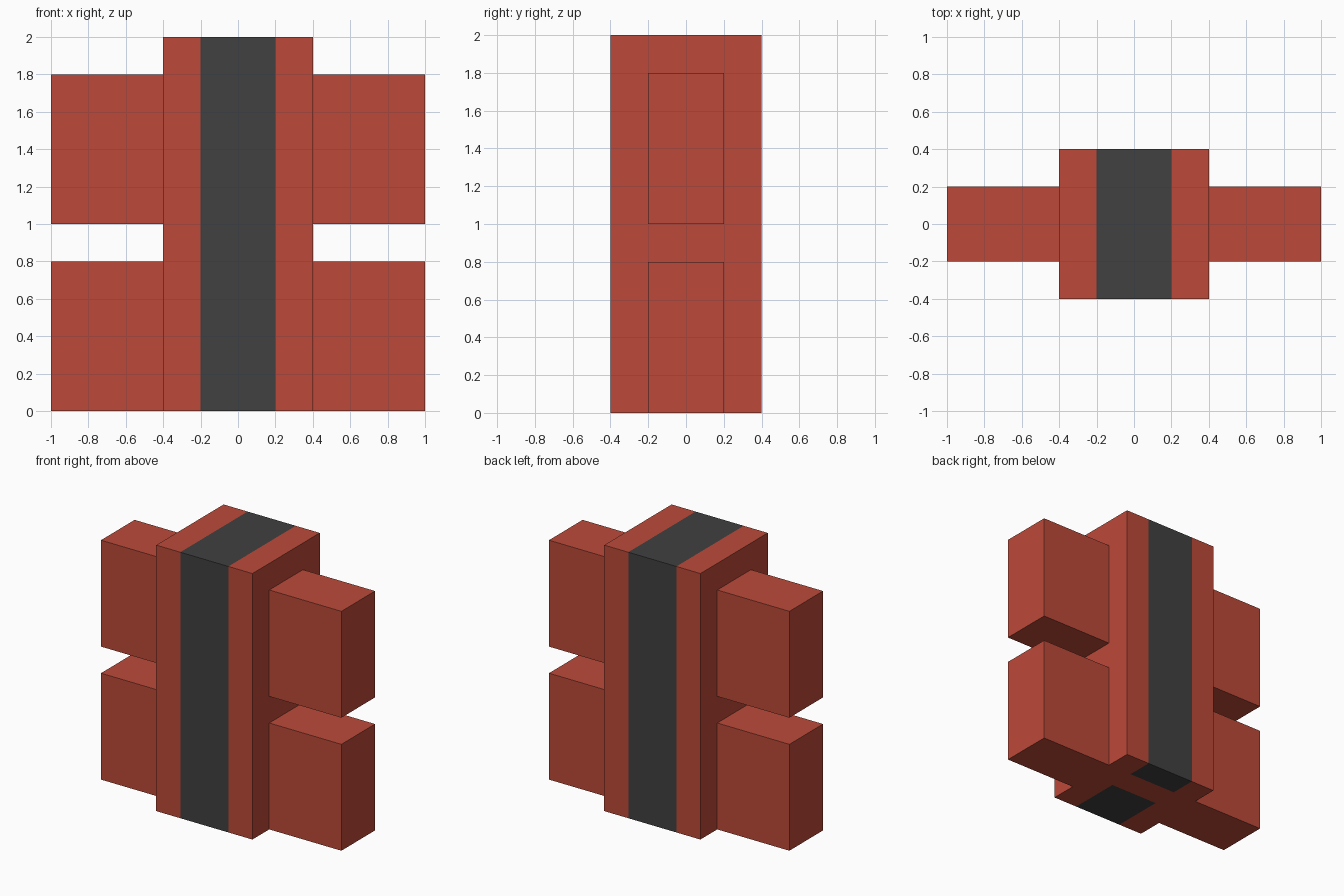
import bpy
import bmesh
from mathutils import Vector

default = bpy.data.objects.get("Cube")
if default:
    bpy.data.objects.remove(default, do_unlink=True)


def make_material(name, rgb):
    mat = bpy.data.materials.new(name)
    mat.use_nodes = True
    color = (*rgb, 1.0)
    mat.diffuse_color = color
    mat.node_tree.nodes["Principled BSDF"].inputs["Base Color"].default_value = color
    return mat


red = make_material("brick red", (0.503, 0.068, 0.041))
grey = make_material("dark grey", (0.052, 0.052, 0.052))


def make_box(name, low, high, materials, cuts=(), rule=None):
    """Box between two corners, sliced by (point, normal) cuts and coloured by rule."""
    low, high = Vector(low), Vector(high)
    bm = bmesh.new()
    bmesh.ops.create_cube(bm, size=1)
    for v in bm.verts:
        v.co = (low + high) / 2 + v.co * (high - low)
    for point, normal in cuts:
        geom = bm.verts[:] + bm.edges[:] + bm.faces[:]
        bmesh.ops.bisect_plane(bm, geom=geom, plane_co=point, plane_no=normal)
    if rule:
        for f in bm.faces:
            f.material_index = rule(f.calc_center_median())
    mesh = bpy.data.meshes.new(name)
    bm.to_mesh(mesh)
    bm.free()
    for mat in materials:
        mesh.materials.append(mat)
    obj = bpy.data.objects.new(name, mesh)
    bpy.context.collection.objects.link(obj)
    return obj


# Central stripe wraps the body, broken by a red band on the underside
def stripe(c):
    under_band = c.z < 0.001 and 0 < c.y < 0.2
    return 1 if abs(c.x) < 0.2 and not under_band else 0


make_box("central_body", (-0.4, -0.4, 0), (0.4, 0.4, 2), [red, grey],
         cuts=[((-0.2, 0, 0), (1, 0, 0)), ((0.2, 0, 0), (1, 0, 0)),
               ((0, 0, 0), (0, 1, 0)), ((0, 0.2, 0), (0, 1, 0))],
         rule=stripe)

# Two side blocks on each side
for side, (x0, x1) in {"left": (0.4, 1.0), "right": (-1.0, -0.4)}.items():
    for level, z in {"lower": 0.0, "upper": 1.0}.items():
        make_box(f"{level}_{side}_block", (x0, -0.2, z), (x1, 0.2, z + 0.8), [red])
